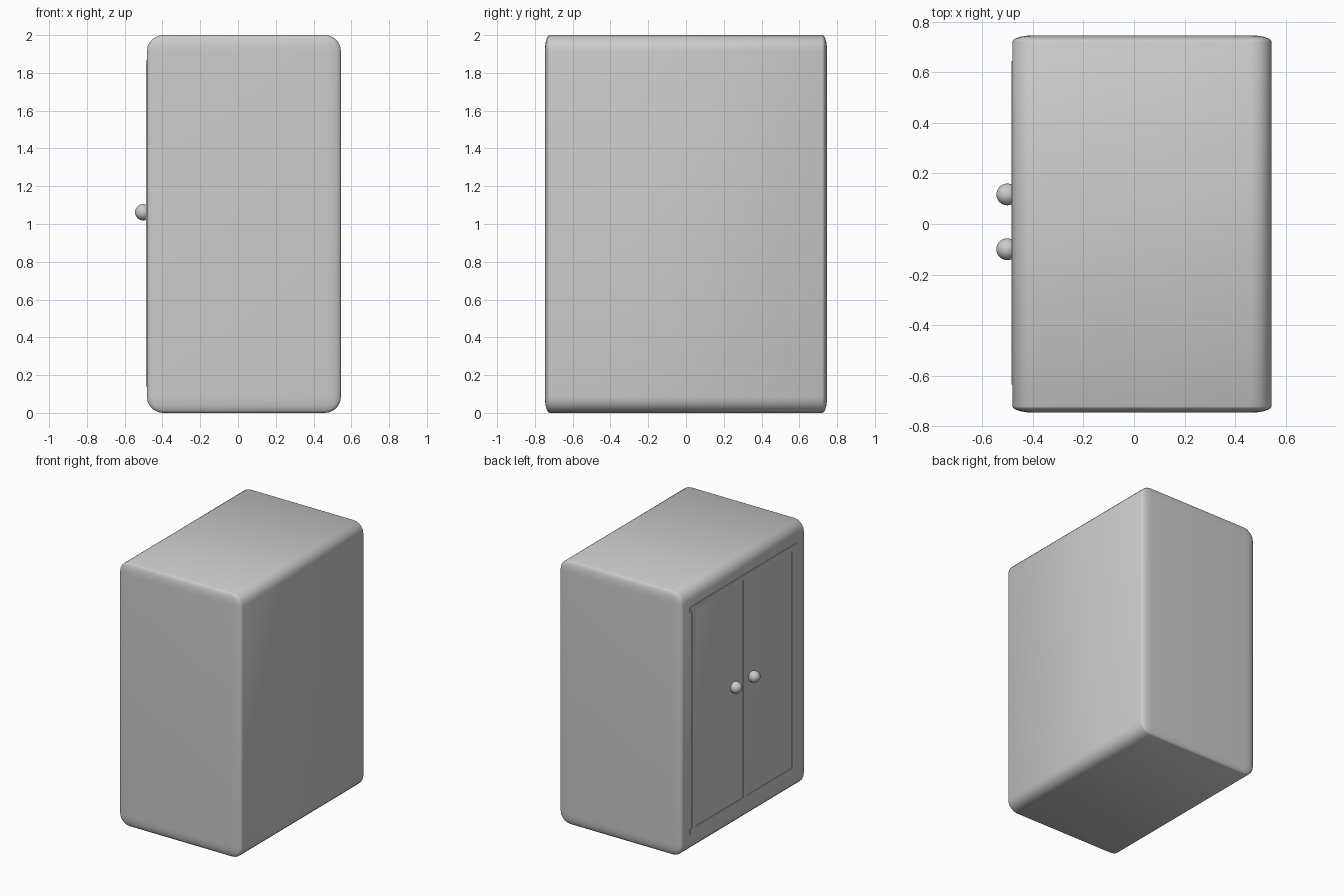
import bpy, bmesh
from mathutils import Vector, Matrix

if "Cube" in bpy.data.objects:
    bpy.data.objects.remove(bpy.data.objects["Cube"])


def make_object(name, bm, smooth):
    mesh = bpy.data.meshes.new(name)
    bm.normal_update()
    bm.to_mesh(mesh)
    bm.free()
    for p in mesh.polygons:
        p.use_smooth = smooth
    ob = bpy.data.objects.new(name, mesh)
    bpy.context.collection.objects.link(ob)
    return ob


def box(name, lo, hi, bevel=0.0, squash_y=1.0, smooth=False):
    """Box between two corners; squash_y makes the bevel thinner along y."""
    lo, hi = Vector(lo), Vector(hi)
    size, mid = hi - lo, (hi + lo) / 2
    bm = bmesh.new()
    bmesh.ops.create_cube(bm, size=1)
    bmesh.ops.scale(bm, vec=(size.x, size.y / squash_y, size.z), verts=bm.verts)
    if bevel:
        bmesh.ops.bevel(bm, geom=bm.edges[:], offset=bevel, segments=5,
                        profile=0.5, affect='EDGES')
    bmesh.ops.scale(bm, vec=(1, squash_y, 1), verts=bm.verts)
    bmesh.ops.translate(bm, vec=mid, verts=bm.verts)
    return make_object(name, bm, smooth)


# Rounded cabinet body, with softer rounding along x and z than along y
FACE = -0.482
box("cabinet_body", (FACE, -0.747, 0), (0.545, 0.747, 2),
    bevel=0.085, squash_y=0.3, smooth=True)

# Thin door trim on the -x face: rails top and bottom, stiles between
X0, X1 = FACE - 0.004, FACE + 0.02
for name, z in (("bottom_rail", 0.16), ("top_rail", 1.845)):
    box(name, (X0, -0.635, z - 0.02), (X1, 0.645, z + 0.02))
for name, y, w in (("left_stile", 0.60, 0.022), ("right_stile", -0.595, 0.022),
                   ("door_divider", -0.01, 0.018)):
    box(name, (X0, y - w, 0.18), (X1, y + w, 1.825))

# Round door knobs
for name, y in (("left_knob", 0.117), ("right_knob", -0.1)):
    bm = bmesh.new()
    bmesh.ops.create_uvsphere(bm, u_segments=32, v_segments=16, radius=0.043,
                              matrix=Matrix.Translation((-0.502, y, 1.062)))
    make_object(name, bm, True)
